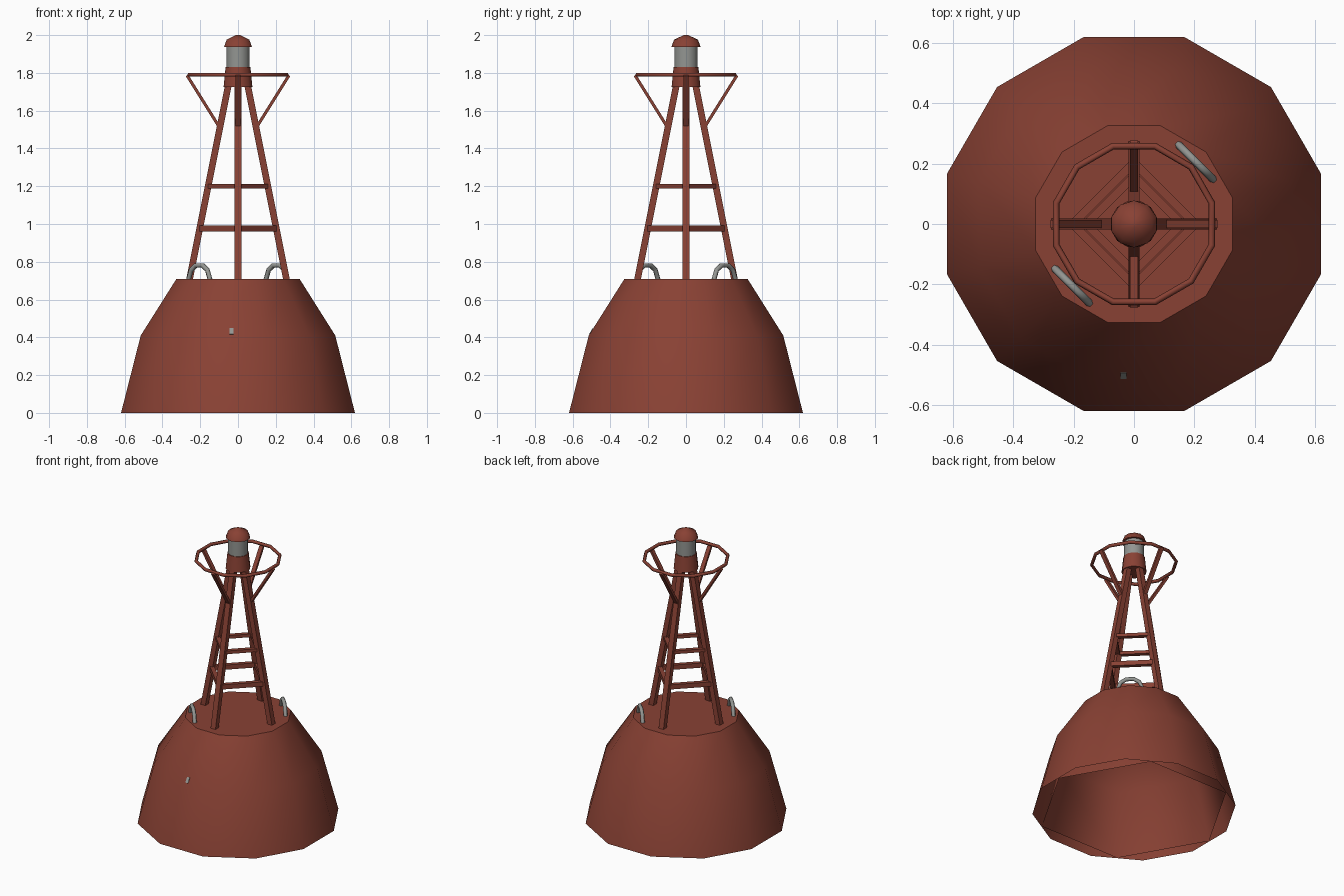
import bpy, bmesh, math
from mathutils import Vector, Matrix

if "Cube" in bpy.data.objects:
    bpy.data.objects.remove(bpy.data.objects["Cube"])


def material(name, rgb):
    m = bpy.data.materials.new(name)
    m.diffuse_color = (*rgb, 1)
    m.use_nodes = True
    m.node_tree.nodes["Principled BSDF"].inputs["Base Color"].default_value = m.diffuse_color
    return m


RED = material("rust red paint", (0.25, 0.053, 0.034))
GREY = material("grey metal", (0.29, 0.30, 0.285))


def finish(name, bm, mat, smooth=None):
    bmesh.ops.recalc_face_normals(bm, faces=bm.faces)
    me = bpy.data.meshes.new(name)
    bm.to_mesh(me)
    bm.free()
    me.materials.append(mat)
    ob = bpy.data.objects.new(name, me)
    bpy.context.collection.objects.link(ob)
    if smooth:
        bpy.ops.object.select_all(action='DESELECT')
        ob.select_set(True)
        bpy.context.view_layer.objects.active = ob
        bpy.ops.object.shade_smooth_by_angle(angle=math.radians(smooth))
    return ob


def lathe(name, profile, sides, mat, smooth=40, turn=0.5, bottom=True):
    """Stacked regular polygons (radius, height), closed on top."""
    bm = bmesh.new()
    rings = [[bm.verts.new((r * math.cos(a), r * math.sin(a), z))
              for a in ((k + turn) * math.tau / sides for k in range(sides))]
             for r, z in profile]
    for lo, hi in zip(rings, rings[1:]):
        for k in range(sides):
            n = (k + 1) % sides
            bm.faces.new((lo[k], lo[n], hi[n], hi[k]))
    bm.faces.new(rings[-1])
    if bottom:
        bm.faces.new(rings[0][::-1])
    return finish(name, bm, mat, smooth)


def bar(name, a, b, width, depth, side, mat=RED):
    """Rectangular bar from a to b; width is measured along side."""
    a, b = Vector(a), Vector(b)
    s = Vector(side).normalized()
    u = (b - a).normalized().cross(s).normalized()
    bm = bmesh.new()
    bmesh.ops.create_cube(bm, size=1)
    for v in bm.verts:
        x, y, z = v.co
        v.co = (a + b) / 2 + s * x * width + u * y * depth + (b - a) * z
    return finish(name, bm, mat)


def tube(name, pts, radius, mat, closed=False):
    cu = bpy.data.curves.new(name, 'CURVE')
    cu.dimensions = '3D'
    cu.bevel_depth = radius
    cu.bevel_resolution = 1
    cu.use_fill_caps = not closed
    sp = cu.splines.new('POLY')
    sp.points.add(len(pts) - 1)
    for p, co in zip(sp.points, pts):
        p.co = (*co, 1)
    sp.use_cyclic_u = closed
    cu.materials.append(mat)
    ob = bpy.data.objects.new(name, cu)
    bpy.context.collection.objects.link(ob)
    return ob


# Float body: twelve-sided outer shell and six-sided liner, both open below
lathe("float_body", [(0.641, 0), (0.533, 0.41), (0.337, 0.71)], 12, RED, bottom=False)
lathe("float_liner", [(0.615, 0), (0.51, 0.41), (0.32, 0.695)], 6, RED, 62, 0, False)

# Four tower legs, ring struts and two levels of cross braces
leg_in = lambda z: 0.256 - (z - 0.71) * 0.2
at = lambda m, r, z: m @ Vector((r, 0, z))
for k in range(4):
    rot = Matrix.Rotation(k * math.pi / 2, 3, 'Z')
    nxt = Matrix.Rotation((k + 1) * math.pi / 2, 3, 'Z')
    side = rot @ Vector((0, 1, 0))
    bar(f"tower_leg_{k + 1}", at(rot, leg_in(0.69), 0.69), at(rot, leg_in(1.78), 1.78),
        0.037, 0.035, side)
    bar(f"ring_strut_{k + 1}", at(rot, 0.1, 1.515), at(rot, 0.27, 1.787), 0.028, 0.016, side)
    for z, h in ((0.977, 0.032), (1.2, 0.022)):
        bar(f"cross_brace_{k + 1}", at(rot, leg_in(z), z), at(nxt, leg_in(z), z),
            h, 0.028, (0, 0, 1))

# Guard ring around the lamp
ring = [(0.267 * math.cos(a), 0.267 * math.sin(a), 1.79)
        for a in ((k + 0.5) * math.tau / 12 for k in range(12))]
tube("guard_ring", ring, 0.011, RED, closed=True)

# Lamp: collar, lens and domed cap
lathe("lamp_collar", [(0.079, 1.725), (0.068, 1.83)], 12, RED)
lathe("lamp_lens", [(0.063, 1.82), (0.063, 1.945)], 12, GREY)
lathe("lamp_cap", [(0.078, 1.937), (0.063, 1.976), (0.012, 2.0)], 10, RED, 50)

# Two lifting eyes on opposite sides of the deck
arch = [(-0.083, 0.70), (-0.06, 0.757), (-0.025, 0.781),
        (0.025, 0.781), (0.06, 0.757), (0.083, 0.70)]
c = math.sqrt(0.5)
for n, s in (("back", 1), ("front", -1)):
    tube(f"{n}_lifting_eye", [(s * 0.205 + t * c, s * 0.205 - t * c, z) for t, z in arch],
         0.013, GREY)

# Small bare metal patch on the front of the float
bar("bare_patch", (-0.035, -0.51, 0.415), (-0.035, -0.49, 0.447), 0.02, 0.008, (1, 0, 0), GREY)
